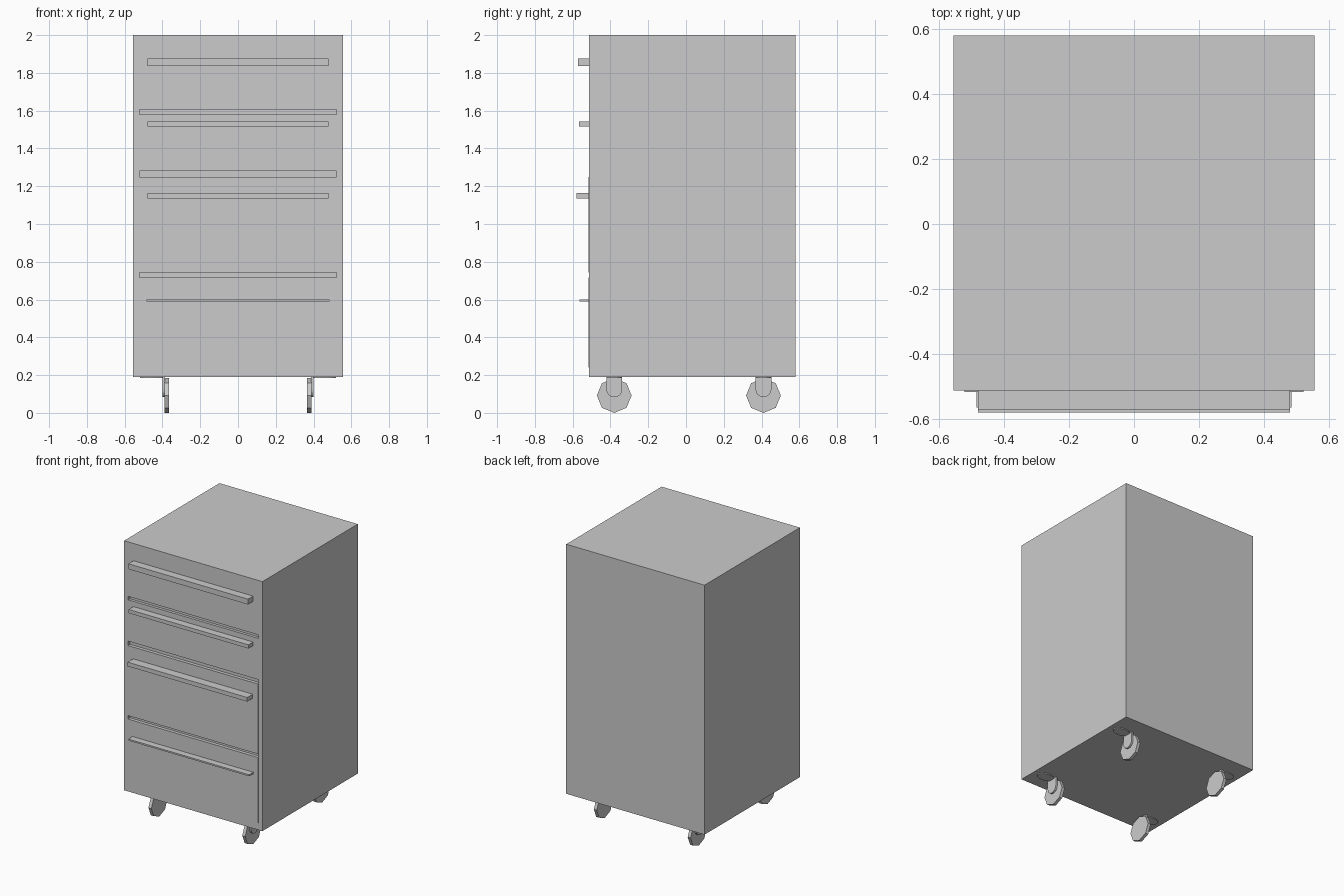
import bpy, bmesh
from math import pi, cos, sin

if "Cube" in bpy.data.objects:
    bpy.data.objects.remove(bpy.data.objects["Cube"])


def finish(name, bm):
    bmesh.ops.recalc_face_normals(bm, faces=bm.faces)
    me = bpy.data.meshes.new(name)
    bm.to_mesh(me)
    bm.free()
    ob = bpy.data.objects.new(name, me)
    bpy.context.collection.objects.link(ob)
    return ob


def box(name, x, y, z):
    bm = bmesh.new()
    bmesh.ops.create_cube(bm, size=1)
    for v in bm.verts:
        v.co = [(a + b) / 2 + c * (b - a) for (a, b), c in zip((x, y, z), v.co)]
    return finish(name, bm)


def prism(name, points, offset):
    # extrude a closed outline along an offset vector
    bm = bmesh.new()
    face = bm.faces.new([bm.verts.new(p) for p in points])
    new = bmesh.ops.extrude_face_region(bm, geom=[face], use_keep_orig=True)
    verts = [g for g in new["geom"] if isinstance(g, bmesh.types.BMVert)]
    bmesh.ops.translate(bm, verts=verts, vec=offset)
    return finish(name, bm)


FRONT = -0.513

# cabinet body with recessed gaps between drawers
body = box("cabinet_body", (-0.555, 0.555), (FRONT, 0.58), (0.19, 2.0))
for i, (z0, z1) in enumerate([(1.58, 1.605), (1.25, 1.28), (0.717, 0.742)]):
    cutter = box(f"drawer_gap_cutter_{i + 1}", (-0.522, 0.522), (FRONT - 0.05, FRONT + 0.02), (z0, z1))
    cutter.hide_render = True
    cutter.hide_set(True)
    mod = body.modifiers.new("drawer_gap", "BOOLEAN")
    mod.operation = "DIFFERENCE"
    mod.solver = "EXACT"
    mod.object = cutter

# slightly raised fronts of the two deep drawers
for i, (z0, z1) in enumerate([(0.742, 1.25), (0.24, 0.717)]):
    box(f"deep_drawer_front_{i + 1}", (-0.522, 0.522), (FRONT - 0.004, FRONT + 0.002), (z0, z1))

# drawer handles: bottom, top, front y, half width
handles = [(1.836, 1.875, -0.571, 0.48), (1.515, 1.542, -0.567, 0.48),
           (1.135, 1.165, -0.58, 0.48), (0.589, 0.60, -0.565, 0.485)]
for i, (z0, z1, y, w) in enumerate(handles):
    box(f"drawer_handle_{i + 1}", (-w, w), (y, FRONT + 0.002), (z0, z1))

# four casters: oval plate, rounded bracket, octagonal wheel
for sx, side in ((1, "right"), (-1, "left")):
    for yc, end in ((-0.38, "front"), (0.41, "back")):
        tag = f"{end}_{side}"
        plate = [(sx * (0.454 + 0.066 * cos(a)), yc + 0.042 * sin(a), 0.184)
                 for a in (2 * pi * k / 16 for k in range(16))]
        prism(f"caster_plate_{tag}", plate, (0, 0, 0.008))
        arc = [(sx * 0.386, yc + 0.042 * cos(a), 0.125 + 0.042 * sin(a))
               for a in (pi + pi * k / 8 for k in range(9))]
        bracket = arc + [(sx * 0.386, yc + 0.042, 0.191), (sx * 0.386, yc - 0.042, 0.191)]
        prism(f"caster_bracket_{tag}", bracket, (sx * 0.015, 0, 0))
        wheel = [(sx * 0.365, yc + 0.092 * cos(a), 0.092 + 0.092 * sin(a))
                 for a in (2 * pi * k / 8 for k in range(8))]
        prism(f"caster_wheel_{tag}", wheel, (sx * 0.023, 0, 0))
